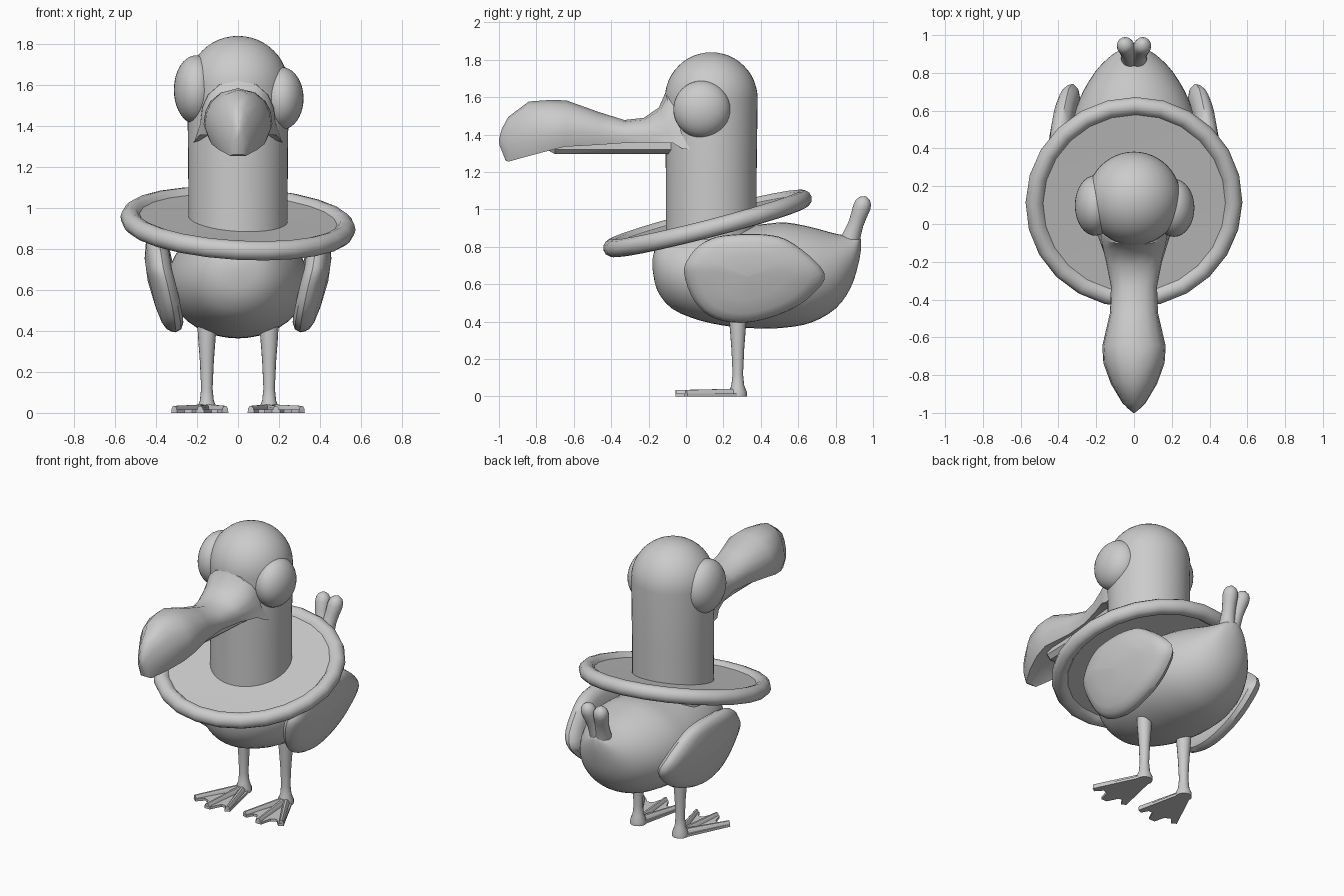
import bpy, bmesh, math
from mathutils import Vector, Matrix

if "Cube" in bpy.data.objects:
    bpy.data.objects.remove(bpy.data.objects["Cube"])

TAU = math.tau


def build(name, bm, mirror=False):
    bmesh.ops.remove_doubles(bm, verts=bm.verts, dist=0.0005)
    bmesh.ops.recalc_face_normals(bm, faces=bm.faces)
    me = bpy.data.meshes.new(name)
    bm.to_mesh(me)
    bm.free()
    ob = bpy.data.objects.new(name, me)
    bpy.context.collection.objects.link(ob)
    if mirror:
        m = ob.modifiers.new("Mirror", 'MIRROR')
        m.use_mirror_merge = False
    return ob


def loft(name, rings, mirror=False, cap=True):
    bm = bmesh.new()
    vs = [[bm.verts.new(p) for p in r] for r in rings]
    n = len(rings[0])
    for a, b in zip(vs, vs[1:]):
        for i in range(n):
            j = (i + 1) % n
            bm.faces.new((a[i], a[j], b[j], b[i]))
    if cap:
        bm.faces.new(vs[0])
        bm.faces.new(vs[-1])
    return build(name, bm, mirror)


def lathe(name, profile, n):
    rings = [[(r * math.cos(TAU * i / n), r * math.sin(TAU * i / n), z) for i in range(n)]
             for r, z in profile]
    return loft(name, rings, cap=False)


def tube(name, stations, n=16, mirror=False):
    d = (Vector(stations[-1][0]) - Vector(stations[0][0])).normalized()
    q = d.to_track_quat('Z', 'Y')
    rings = [[Vector(p) + q @ Vector((r * math.cos(TAU * i / n), r * math.sin(TAU * i / n), 0))
              for i in range(n)] for p, r in stations]
    return loft(name, rings, mirror)


def spline(pts, steps, closed=False):
    """Catmull-Rom through tuples of any length."""
    out, n = [], len(pts)
    for i in range(n if closed else n - 1):
        g = [pts[(i + k) % n] if closed else pts[min(max(i + k, 0), n - 1)] for k in (-1, 0, 1, 2)]
        for s in range(steps):
            t = s / steps
            out.append(tuple(0.5 * (2 * b + (c - a) * t + (2 * a - 5 * b + 4 * c - d) * t * t
                                    + (3 * b - a - 3 * c + d) * t ** 3) for a, b, c, d in zip(*g)))
    return out if closed else out + [pts[-1]]


# Body: elliptical sections along y (y, bottom, top, half width)
body = [(-.18, .69, .73, .02), (-.155, .57, .81, .13), (-.075, .47, .86, .22), (.075, .406, .89, .295),
        (.25, .372, .91, .335), (.4, .364, .92, .345), (.53, .368, .93, .33), (.67, .395, .905, .285),
        (.8, .47, .87, .21), (.88, .58, .86, .135), (.92, .70, .86, .075), (.935, .78, .84, .02)]
loft("body", [[(w * math.cos(TAU * i / 40), y, (b + t) / 2 + (t - b) / 2 * math.sin(TAU * i / 40))
               for i in range(40)] for y, b, t, w in spline(body, 3)])

# Neck and head: a tapered capsule
dome = [(.248 * math.cos(math.pi / 24 * k), 1.592 + .248 * math.sin(math.pi / 24 * k)) for k in range(13)]
lathe("neck_and_head", [(0, .84), (.242, .84), (.243, 1.2)] + dome, 48).location = (0, .135, 0)

# Eyes: flattened balls of unequal size
for name, c, s in (("right_eye", (.212, .085, 1.535), (.108, .153, .153)),
                   ("left_eye", (-.205, .098, 1.577), (.108, .16, .168))):
    bm = bmesh.new()
    bmesh.ops.create_uvsphere(bm, u_segments=32, v_segments=20, radius=1,
                              matrix=Matrix.Translation(c) @ Matrix.Diagonal((*s, 1)))
    build(name, bm)

# Upper beak: arched sections (y top, y edge, half width, edge flare, z top, z edge)
beak = [(-.07, .02, .185, 1.18, 1.63, 1.32), (-.11, -.02, .183, 1.16, 1.625, 1.325),
        (-.145, -.07, .175, 1.08, 1.545, 1.355), (-.225, -.19, .148, .98, 1.49, 1.358),
        (-.33, -.33, .122, .92, 1.478, 1.355), (-.47, -.47, .127, .88, 1.522, 1.345),
        (-.64, -.65, .168, .84, 1.583, 1.335), (-.73, -.74, .162, .8, 1.585, 1.312),
        (-.84, -.85, .122, .75, 1.577, 1.283), (-.95, -.95, .06, .65, 1.495, 1.255),
        (-.985, -.965, .035, .6, 1.43, 1.262), (-1.0, -.998, .006, .6, 1.375, 1.345)]
rings = []
for yt, ye, w, e, zt, ze in beak:
    half = [(e, 0), (1, .3), (.95, .55), (.8, .75), (.5, .92)]
    sec = half + [(0, 1)] + [(-x, z) for x, z in reversed(half)] + [(0, .12 if w > .1 else 0)]
    rings.append([(x * w, ye + (yt - ye) * z, ze + (zt - ze) * z) for x, z in sec])
loft("upper_beak", rings)

# Lower beak: narrow slab
lower = [(-.735, .05, 1.315), (-.70, .085, 1.295), (-.4, .09, 1.295), (-.05, .12, 1.295)]
loft("lower_beak", [[(-w, y, 1.365), (-w, y, z + .025), (-w * .7, y, z), (w * .7, y, z),
                     (w, y, z + .025), (w, y, 1.365)] for y, w, z in lower])

# Collar ring: flat disc with a round rim, tilted
rim = [(.527 + .048 * math.cos(math.radians(a)), .048 * math.sin(math.radians(a)))
       for a in range(155, -156, -31)]
collar = lathe("collar_ring", [(0, .015)] + rim + [(0, -.015)], 24)
collar.location = (0, .115, .925)
collar.rotation_euler = (math.radians(14.4), math.radians(3.3), 0)

# Wings: leaf-shaped cushions leaning with the body
leaf = [(-.01, .66), (.02, .75), (.09, .82), (.2, .86), (.42, .866), (.57, .82), (.74, .66),
        (.67, .54), (.53, .45), (.33, .395), (.155, .417), (.045, .51)]
leaf = spline(leaf, 4, True)
rings = []
for s, off in ((.02, -.06), (.5, -.058), (.8, -.05), (.94, -.03), (1, 0),
               (.985, .022), (.93, .042), (.8, .056), (.5, .066), (.02, .07)):
    ring = []
    for y, z in leaf:
        y, z = .33 + (y - .33) * s, .64 + (z - .64) * s
        ring.append((.305 + .27 * (z - .4) - .2 * max(z - .7, 0) - .045 * ((y - .3) / .44) ** 2 + off, y, z))
    rings.append(ring)
loft("wing", rings, mirror=True)

# Tail: two rounded tufts joined at the base
a, b = Vector((.012, .865, .80)), Vector((.048, .95, 1.04))
tail = [(0, .06), (.25, .048), (.5, .041), (.7, .043), (.88, .047), (.99, .043), (1.07, .03), (1.12, .006)]
tube("tail", [(a.lerp(b, t), r) for t, r in tail], mirror=True)

# Legs
leg = [(0, .048), (.025, .048), (.06, .034), (.12, .028), (.25, .034), (.38, .044), (.5, .048)]
tube("leg", [((.152, .277, z), r) for z, r in leg], mirror=True)

# Feet: thin web with three raised toes
heel = Vector((.152, .29, 0))
tips = [Vector((.062, -.02, 0)), Vector((.185, -.055, 0)), Vector((.312, .0, 0))]
edge = [(.115, .29), (.048, -.015), (.078, -.028), (.10, .015), (.13, .015), (.165, -.056), (.205, -.056),
        (.225, .015), (.26, .03), (.298, -.012), (.325, .008), (.19, .29)]
loft("foot_web", [[(x, y, z) for x, y in edge] for z in (0, .016)], mirror=True)
for i, tip in enumerate(tips):
    side = (tip - heel).cross(Vector((0, 0, 1))).normalized()
    rings = []
    for p, w, h in ((heel, .024, .042), (tip, .016, .034)):
        rings.append([p + side * x * w + Vector((0, 0, z * h))
                      for x, z in ((-1, 0), (-.8, .7), (-.3, 1), (.3, 1), (.8, .7), (1, 0))])
    loft("toe_%d" % (i + 1), rings, mirror=True)

# Smooth shading with sharp edges kept
for ob in bpy.context.scene.objects:
    ob.select_set(True)
    bpy.context.view_layer.objects.active = ob
bpy.ops.object.shade_smooth_by_angle(angle=math.radians(40))
